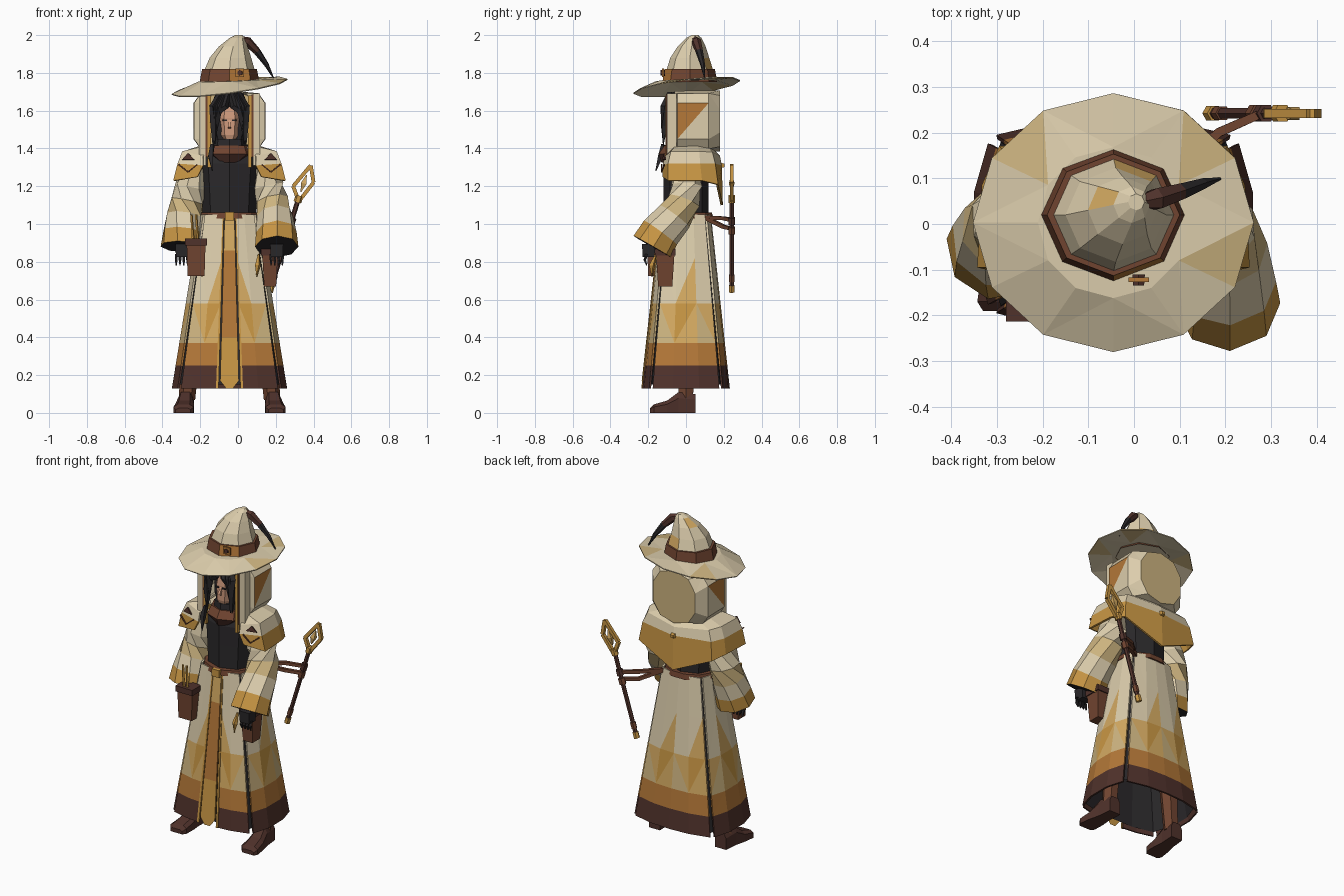
import bpy, bmesh, math
from mathutils import Vector

cube = bpy.data.objects.get("Cube")
if cube:
    bpy.data.objects.remove(cube, do_unlink=True)

CENTRE = Vector((-0.045, 0, 0))   # the body stands a little off the origin


def material(name, *rgb):
    linear = [((c / 255 + 0.055) / 1.055) ** 2.4 for c in rgb] + [1]
    mat = bpy.data.materials.new(name)
    mat.use_nodes = True
    mat.diffuse_color = linear
    mat.node_tree.nodes["Principled BSDF"].inputs["Base Color"].default_value = linear
    return mat


MATS = {
    "cream": material("cream", 220, 205, 172),
    "sand": material("sand", 205, 180, 128),
    "tan": material("tan", 212, 170, 98),
    "gold": material("gold", 200, 150, 68),
    "orange": material("orange", 180, 120, 56),
    "brown": material("brown", 112, 68, 48),
    "dark_brown": material("dark_brown", 80, 50, 43),
    "black": material("black", 42, 40, 42),
    "skin": material("skin", 208, 155, 125),
}


def loft(name, rings, colour, closed=True, caps=(), split=False, thickness=0):
    """Join rows of points with faces; colour is a name or a rule (row, side, half)."""
    bm = bmesh.new()
    rows = [[bm.verts.new(p) for p in ring] for ring in rings]
    slots = []

    def face(verts, col):
        if col not in slots:
            slots.append(col)
        bm.faces.new(verts).material_index = slots.index(col)

    rule = colour if callable(colour) else (lambda row, side, half: colour)
    n = len(rows[0])
    for r in range(len(rows) - 1):
        for s in range(n if closed else n - 1):
            t = (s + 1) % n
            a, b, c, d = rows[r][s], rows[r][t], rows[r + 1][t], rows[r + 1][s]
            if split:
                tris = ((a, b, c), (a, c, d)) if s % 2 else ((a, b, d), (b, c, d))
                for half, tri in enumerate(tris):
                    face(tri, rule(r, s, half))
            else:
                face((a, b, c, d), rule(r, s, 0))
    for end, col in zip((0, -1), caps):
        if col:
            face(rows[end], col)
    bmesh.ops.recalc_face_normals(bm, faces=bm.faces)
    mesh = bpy.data.meshes.new(name)
    bm.to_mesh(mesh)
    bm.free()
    for col in slots:
        mesh.materials.append(MATS[col])
    obj = bpy.data.objects.new(name, mesh)
    obj.location = CENTRE
    bpy.context.collection.objects.link(obj)
    if thickness:
        mod = obj.modifiers.new("cloth", "SOLIDIFY")
        mod.thickness = thickness
    return obj


def oval(x, y, z, rx, ry, sides=8, turn=0.0):
    angles = [math.tau * (i + turn) / sides for i in range(sides)]
    return [(x + rx * math.cos(a), y + ry * math.sin(a), z) for a in angles]


def tube(name, path, radii, colour, sides=6, caps=None, turn=0.5):
    pts = [Vector(p) for p in path]
    rings = []
    for i, p in enumerate(pts):
        way = pts[min(i + 1, len(pts) - 1)] - pts[max(i - 1, 0)]
        q = way.to_track_quat("Z", "Y")
        rings.append([p + q @ Vector(v) for v in oval(0, 0, 0, radii[i], radii[i], sides, turn)])
    return loft(name, rings, colour, caps=caps or (colour, colour))


def box(name, x, y, z, w, d, h, colour, taper=1.0):
    k = math.sqrt(0.5)
    rings = [oval(x, y, z - h / 2, w * k * taper, d * k * taper, 4, 0.5),
             oval(x, y, z + h / 2, w * k, d * k, 4, 0.5)]
    return loft(name, rings, colour, caps=(colour, colour))


def skirt_point(u, v, z, grow=1.0):
    t = (1.05 - z) / 0.92
    return ((0.155 + 0.15 * t) * u * grow, (0.132 + 0.1 * t) * v * grow, z)


# Skirt panels: banded cloth hung over a dark inner skirt, with open seams
LEVELS = [0.13, 0.25, 0.37, 0.58, 0.82, 1.05]


def skirt_rule(row, side, half):
    if row == 3:
        return "tan" if half == 0 and side % 2 else "cream"
    if row == 2:
        return ("sand", "tan", "tan", "gold")[half + 2 * (side % 2)]
    return ("dark_brown", "orange", "", "", "cream")[row]


def skirt_panel(name, outline):
    loft(name, [[skirt_point(u, v, z) for u, v in outline] for z in LEVELS],
         skirt_rule, closed=False, split=True, thickness=0.01)


skirt_panel("skirt_back_panel", [(0.84, 0.84), (0.42, 0.97), (0, 1), (-0.42, 0.97), (-0.84, 0.84)])
for side, m in (("left", 1), ("right", -1)):
    skirt_panel(side + "_skirt_side", [(m * 0.9, -0.76), (m, -0.3), (m, 0.3), (m * 0.9, 0.76)])
    skirt_panel(side + "_skirt_front", [(m * 0.84, -0.84), (m * 0.5, -0.96), (m * 0.2, -1)])
    loft(side + "_front_trim", [[skirt_point(m * u, -1.02, z) for u in (0.19, 0.235)]
                                for z in (0.13, 1.05)], "gold", closed=False, thickness=0.008)
loft("front_sash", [[skirt_point(u, -1.03, z) for u in (-0.165, 0.165)]
                    for z in (0.17, 0.4, 0.86, 1.03)],
     lambda row, s, h: ("gold", "orange", "tan")[row], closed=False, thickness=0.01)
loft("sash_tip", [[skirt_point(u, -1.03, 0.17) for u in (-0.165, 0.165)],
                  [skirt_point(u, -1.03, 0.13) for u in (-0.06, 0.06)]], "gold", closed=False)
CORNERS = [(1, -0.3), (1, 0.3), (0.86, 0.82), (0.4, 0.96), (-0.4, 0.96), (-0.86, 0.82),
           (-1, 0.3), (-1, -0.3), (-0.86, -0.82), (-0.4, -0.96), (0.4, -0.96), (0.86, -0.82)]
loft("inner_skirt", [[skirt_point(u, v, z, 0.95) for u, v in CORNERS] for z in (0.15, 1.04)],
     "black", caps=(None, "black"))

# Torso, belt and scarf
loft("torso", [oval(0, 0, 1.03, 0.14, 0.12), oval(0, 0, 1.2, 0.15, 0.12),
               oval(0, 0, 1.32, 0.16, 0.12), oval(0, 0, 1.42, 0.1, 0.09)],
     "black", caps=("black", "black"))
loft("belt", [oval(0, 0, 1.03, 0.168, 0.148, 12, 0.5), oval(0, 0, 1.062, 0.16, 0.142, 12, 0.5)],
     "brown", caps=("brown", "brown"))
box("belt_buckle", 0, -0.148, 1.04, 0.05, 0.02, 0.045, "gold")
loft("scarf", [oval(0, -0.02, 1.325, 0.06, 0.11), oval(0, -0.02, 1.37, 0.128, 0.125),
               oval(0, -0.01, 1.415, 0.11, 0.105)],
     lambda row, s, h: ("dark_brown", "brown")[row], caps=("dark_brown", "brown"))
loft("collar", [oval(0, -0.01, 1.4, 0.095, 0.1), oval(0, -0.01, 1.45, 0.085, 0.095)],
     "black", caps=("black", "black"))

# Shoulder cape: one half outlined from front to back, then mirrored
HALF = [
    [(0.13, -0.09, 1.37), (0.15, -0.06, 1.41), (0.14, 0.06, 1.42), (0.1, 0.11, 1.42), (0, 0.12, 1.42)],
    [(0.14, -0.11, 1.36), (0.25, -0.08, 1.385), (0.245, 0.07, 1.385), (0.21, 0.14, 1.38), (0, 0.18, 1.36)],
    [(0.14, -0.125, 1.31), (0.275, -0.095, 1.32), (0.27, 0.075, 1.32), (0.235, 0.155, 1.32), (0, 0.19, 1.31)],
    [(0.17, -0.125, 1.25), (0.298, -0.095, 1.23), (0.288, 0.085, 1.23), (0.25, 0.17, 1.21), (0, 0.195, 1.1)],
]
loft("shoulder_cape", [[(-x, y, z) for x, y, z in row] + row[-2::-1] for row in HALF],
     lambda row, s, h: "gold" if row == 2 else "cream", closed=False, thickness=0.012)
tube("cape_stud", [(0, 0.18, 1.31), (0, 0.205, 1.31)], [0.022, 0.012], "gold", 4)

# Sleeves, gloves and shoulder badges
ARMS = {
    "left": (1, [(0.185, 0, 1.3), (0.205, 0.003, 1.2), (0.225, -0.01, 1.12), (0.24, -0.06, 1.04),
                 (0.248, -0.135, 0.955), (0.25, -0.178, 0.88)]),
    "right": (-1, [(0.185, 0, 1.3), (0.205, 0.005, 1.2), (0.225, 0.01, 1.12), (0.238, -0.01, 1.04),
                   (0.248, -0.035, 0.955), (0.252, -0.055, 0.88)]),
}
for side, (m, path) in ARMS.items():
    path = [(m * x, y, z) for x, y, z in path]
    tube(side + "_sleeve", path, [0.06, 0.085, 0.09, 0.098, 0.108, 0.115],
         lambda row, s, h: ("cream", "cream", "sand", "cream", "gold")[row], 8,
         ("cream", "black"), 0)
    x, y, z = path[-1]
    box(side + "_glove", x, y - 0.02, z - 0.02, 0.07, 0.07, 0.07, "black", 0.9)
    for i in range(4):
        fx = x + (i - 1.5) * 0.02
        tube(side + "_finger", [(fx, y - 0.03, z - 0.04), (fx, y - 0.04, z - 0.07),
                                (fx, y - 0.03, z - 0.1)], [0.011, 0.01, 0.004], "black", 4)
    loft(side + "_badge", [[(m * 0.185, -0.12, 1.34), (m * 0.25, -0.105, 1.34)],
                           [(m * 0.215, -0.11, 1.372), (m * 0.222, -0.11, 1.372)]],
         "dark_brown", closed=False, thickness=0.008)
    tube(side + "_badge_trim", [(m * 0.17, -0.13, 1.315), (m * 0.22, -0.13, 1.275),
                                (m * 0.27, -0.115, 1.315)], [0.005] * 3, "brown", 4)


# Hood with straight sides and a flat round back
def hood_ring(y, rx, rz, power=0.45, sides=10):
    ring = []
    for i in range(sides):
        a = math.tau * (i + 0.5) / sides
        c, s = math.cos(a), math.sin(a)
        ring.append((rx * math.copysign(abs(c) ** power, c), y,
                     1.545 + rz * math.copysign(abs(s) ** power, s)))
    return ring


loft("hood", [hood_ring(-0.06, 0.115, 0.16), hood_ring(-0.045, 0.193, 0.16),
              hood_ring(0.12, 0.195, 0.162), hood_ring(0.18, 0.15, 0.162, 0.85)],
     lambda row, s, h: "orange" if row == 1 and h == 0 and s in (4, 9) else "cream",
     caps=(None, "sand"), split=True)
for side, m in (("left", 1), ("right", -1)):
    box(side + "_hood_trim", m * 0.108, -0.098, 1.49, 0.018, 0.02, 0.38, "gold")
    box(side + "_hood_edge", m * 0.121, -0.09, 1.52, 0.01, 0.03, 0.33, "brown")
    box(side + "_hood_drape", m * 0.143, -0.075, 1.5, 0.038, 0.05, 0.38, "cream")

# Head, face and hair
loft("head", [oval(0, -0.01, 1.42, 0.08, 0.06), oval(0, -0.01, 1.5, 0.1, 0.08),
              oval(0, -0.01, 1.62, 0.1, 0.08), oval(0, -0.01, 1.7, 0.07, 0.06)],
     "black", caps=("black", "black"))
loft("face", [oval(0, -0.06, 1.44, 0.028, 0.04, 6), oval(0, -0.06, 1.47, 0.05, 0.05, 6),
              oval(0, -0.06, 1.56, 0.06, 0.05, 6), oval(0, -0.06, 1.62, 0.045, 0.04, 6)],
     "skin", caps=("skin", "skin"))
tube("nose", [(0, -0.1, 1.55), (0, -0.118, 1.51)], [0.006, 0.012], "skin", 4)
for m in (1, -1):
    box("eye", m * 0.024, -0.106, 1.55, 0.024, 0.008, 0.008, "black")
    for x, low, out in ((0.025, 1.58, 0.05), (0.055, 1.5, 0.066), (0.075, 1.42, 0.078), (0.088, 1.42, 0.088)):
        tube("hair_lock", [(m * x * 0.5, -0.08, 1.69), (m * x, -0.115, 1.62),
                           (m * out, -0.115, (1.62 + low) / 2), (m * out, -0.12, low)],
             [0.02, 0.02, 0.018, 0.003], "black", 4)
tube("long_lock", [(-0.09, -0.12, 1.42), (-0.1, -0.135, 1.36), (-0.09, -0.16, 1.28)],
     [0.012, 0.018, 0.003], "black", 4)


# Hat: tilted brim, band, bent crown and hanging tail
def brim_ring(rx, ry, tilt, lift):
    return [(x, y, z + tilt * (0.04 * x / rx + 0.034 * y / ry))
            for x, y, z in oval(0, 0.003, lift, rx, ry, 12)]


loft("hat_brim", [brim_ring(0.165, 0.165, 0.15, 1.76), brim_ring(0.307, 0.283, 1, 1.728)],
     lambda row, s, h: "sand" if h and s in (1, 4, 11) else "cream",
     caps=("cream", None), split=True, thickness=0.006)
loft("hat_band", [oval(0, 0.02, 1.752, 0.158, 0.145), oval(0, 0.02, 1.82, 0.145, 0.133)],
     lambda row, s, h: "orange" if s == 6 else "brown", caps=(None, "brown"))
box("hat_buckle_plate", 0.055, -0.122, 1.8, 0.045, 0.01, 0.045, "orange")
tube("hat_buckle", [(0.055, -0.11, 1.8), (0.055, -0.134, 1.8)], [0.016, 0.014], "dark_brown", 6)
loft("hat_crown", [oval(0, 0.02, 1.81, 0.135, 0.125), oval(0.005, 0.02, 1.88, 0.11, 0.103),
                   oval(0.02, 0.03, 1.94, 0.076, 0.074), oval(0.04, 0.042, 1.985, 0.04, 0.04),
                   oval(0.05, 0.048, 2, 0.018, 0.018)],
     lambda row, s, h: "tan" if (row, s) in ((0, 1), (2, 3)) else "cream", caps=("cream", "cream"))
tube("hat_tail", [(0.045, 0.045, 1.985), (0.095, 0.055, 1.966), (0.145, 0.07, 1.915),
                  (0.195, 0.088, 1.845), (0.237, 0.1, 1.765)], [0.012, 0.026, 0.02, 0.013, 0.002],
     lambda row, s, h: "dark_brown" if row < 2 else "black", 6, ("dark_brown", "black"))

# Hip pouches with tools
box("right_pouch", -0.177, -0.165, 0.81, 0.1, 0.08, 0.17, "brown", 0.9)
box("right_pouch_flap", -0.177, -0.168, 0.905, 0.115, 0.09, 0.035, "dark_brown")
for x in (-0.19, -0.165):
    tube("pouch_wand", [(x, -0.19, 0.88), (x - 0.012, -0.185, 1.05)], [0.008, 0.007], "gold", 5)
box("left_pouch", 0.215, -0.11, 0.765, 0.085, 0.1, 0.19, "brown", 0.75)
box("left_pouch_flap", 0.215, -0.11, 0.85, 0.095, 0.11, 0.035, "dark_brown")
for m in (1, -1):
    tube("hip_charm", [(m * 0.155, -0.16, 0.84), (m * 0.15, -0.18, 0.78), (m * 0.145, -0.18, 0.72)],
         [0.005, 0.016, 0.003], "gold", 4)

# Boots
for side, m in (("left", 1), ("right", -1)):
    tube(side + "_boot_shaft", [(m * 0.2, 0, 0.42), (m * 0.225, 0, 0.07)], [0.055, 0.043], "brown", 6)
    foot = [(0.05, 0.1, 0.038), (-0.04, 0.11, 0.04), (-0.1, 0.065, 0.05), (-0.17, 0.045, 0.054),
            (-0.19, 0.025, 0.04)]
    loft(side + "_boot", [[(m * 0.23 + k * w - m * y * 0.08, y, z) for k, z in
                           ((-1, 0), (-1, top * 0.7), (-0.6, top), (0.6, top), (1, top * 0.7), (1, 0))]
                          for y, top, w in foot], "dark_brown", caps=("dark_brown", "dark_brown"))

# Staff carried behind on two struts
Y = 0.242
tube("staff_shaft", [(0.215, Y, 0.65), (0.367, Y, 1.14)], [0.013, 0.013], "dark_brown")
for t, r, col in ((0.01, 0.018, "gold"), (0.12, 0.017, "brown"), (0.62, 0.021, "brown"),
                  (0.72, 0.021, "dark_brown"), (0.95, 0.021, "gold")):
    a = Vector((0.21, Y, 0.635)).lerp(Vector((0.367, Y, 1.14)), t)
    tube("staff_collar", [a, a + Vector((0.011, 0, 0.035))], [r, r], col)
DIAMOND = [Vector(p) for p in ((0.367, Y, 1.12), (0.445, Y, 1.22), (0.43, Y, 1.31), (0.337, Y, 1.2))]
for a, b in zip(DIAMOND, DIAMOND[1:] + DIAMOND[:1]):
    tube("staff_head_bar", [a, b], [0.014, 0.014], "gold", 4)
tube("staff_gem", [(0.378, Y, 1.17), (0.393, Y, 1.215), (0.408, Y, 1.26)], [0.003, 0.02, 0.003], "tan", 4)
for z in (1.03, 0.985):
    tube("staff_strut", [(0.12, 0.1, 1.035), (0.23, 0.2, z), (0.325, Y, z - 0.01)],
         [0.015, 0.014, 0.013], "brown", 4)
